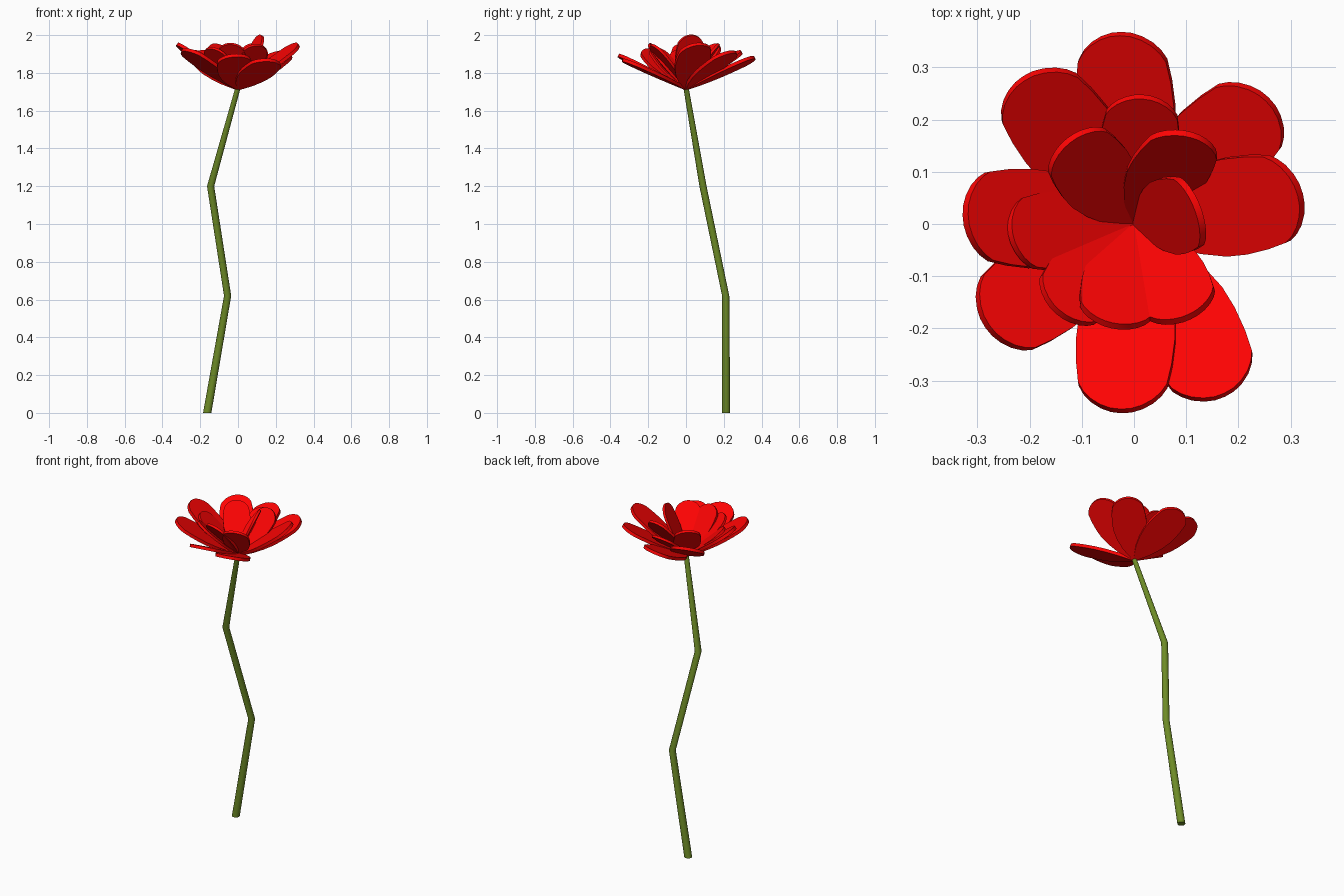
import bpy, bmesh
from math import radians, cos, sin, pi
from mathutils import Matrix, Vector

if "Cube" in bpy.data.objects:
    bpy.data.objects.remove(bpy.data.objects["Cube"])


def material(name, color):
    m = bpy.data.materials.new(name)
    m.diffuse_color = color
    m.use_nodes = True
    m.node_tree.nodes["Principled BSDF"].inputs["Base Color"].default_value = m.diffuse_color
    return m


red = material("petal_red", (1.0, 0.001, 0.001, 1))
green = material("stem_green", (0.155, 0.26, 0.02, 1))


def add_object(name, bm, mat):
    bmesh.ops.recalc_face_normals(bm, faces=bm.faces)
    me = bpy.data.meshes.new(name)
    bm.to_mesh(me)
    bm.free()
    me.materials.append(mat)
    ob = bpy.data.objects.new(name, me)
    bpy.context.collection.objects.link(ob)
    bpy.ops.object.select_all(action='DESELECT')
    ob.select_set(True)
    bpy.context.view_layer.objects.active = ob
    bpy.ops.object.shade_smooth_by_angle(angle=radians(30))
    return ob


# Crooked stem: tapering horizontal rings bridged together
SIDES = 16
path = [(-0.163, 0.212, 0, 0.022), (-0.055, 0.21, 0.62, 0.019),
        (-0.145, 0.09, 1.2, 0.019), (0, 0, 1.722, 0.014)]
bm = bmesh.new()
rings = [[bm.verts.new((x + r * cos(2 * pi * i / SIDES), y + r * sin(2 * pi * i / SIDES), z))
          for i in range(SIDES)] for x, y, z, r in path]
for a, b in zip(rings, rings[1:]):
    for i in range(SIDES):
        j = (i + 1) % SIDES
        bm.faces.new((a[i], a[j], b[j], b[i]))
bm.faces.new(rings[0])
bm.faces.new(rings[-1])
add_object("stem", bm, green)

# Petal outline: (fraction of length, fraction of half width), with a shoulder before the round tip
OUTLINE = [(0, 0.05), (0.1, 0.32), (0.2, 0.57), (0.35, 0.82), (0.5, 0.97), (0.62, 1.0),
           (0.75, 0.97), (0.86, 0.9), (0.905, 0.79), (0.945, 0.63), (0.977, 0.42), (0.995, 0.21)]


def petal(name, angle, elevation, roll, length, half_width, thick):
    bm = bmesh.new()
    edge = OUTLINE + [(1, 0)] + [(t, -w) for t, w in reversed(OUTLINE)]
    face = bm.faces.new([bm.verts.new((t * length, w * half_width, -thick / 2)) for t, w in edge])
    top = bmesh.ops.extrude_face_region(bm, geom=[face])
    bmesh.ops.translate(bm, vec=Vector((0, 0, thick)),
                        verts=[v for v in top["geom"] if isinstance(v, bmesh.types.BMVert)])
    ob = add_object(name, bm, red)
    ob.matrix_world = (Matrix.Translation((0, 0, 1.717))
                       @ Matrix.Rotation(radians(angle), 4, 'Z')
                       @ Matrix.Rotation(radians(-elevation), 4, 'Y')
                       @ Matrix.Rotation(radians(roll), 4, 'X'))


# Two whorls of petals: (direction, elevation, roll)
outer = [(10, 36, 8), (43, 29, 5), (94, 24, -10), (127, 29, -10),
         (177, 36, 8), (215, 31, 0), (266, 26, 6), (298, 22, -7)]
inner = [(12, 66, 8), (57, 49, 22), (86, 38, 0), (128, 49, 0),
         (185, 40, 10), (229, 44, 0), (258, 50, 0), (301, 48, -8)]
for i, (a, e, r) in enumerate(outer):
    petal(f"outer_petal_{i + 1}", a, e, r, 0.4, 0.095, 0.018)
for i, (a, e, r) in enumerate(inner):
    petal(f"inner_petal_{i + 1}", a, e, r, 0.31, 0.076, 0.014)
